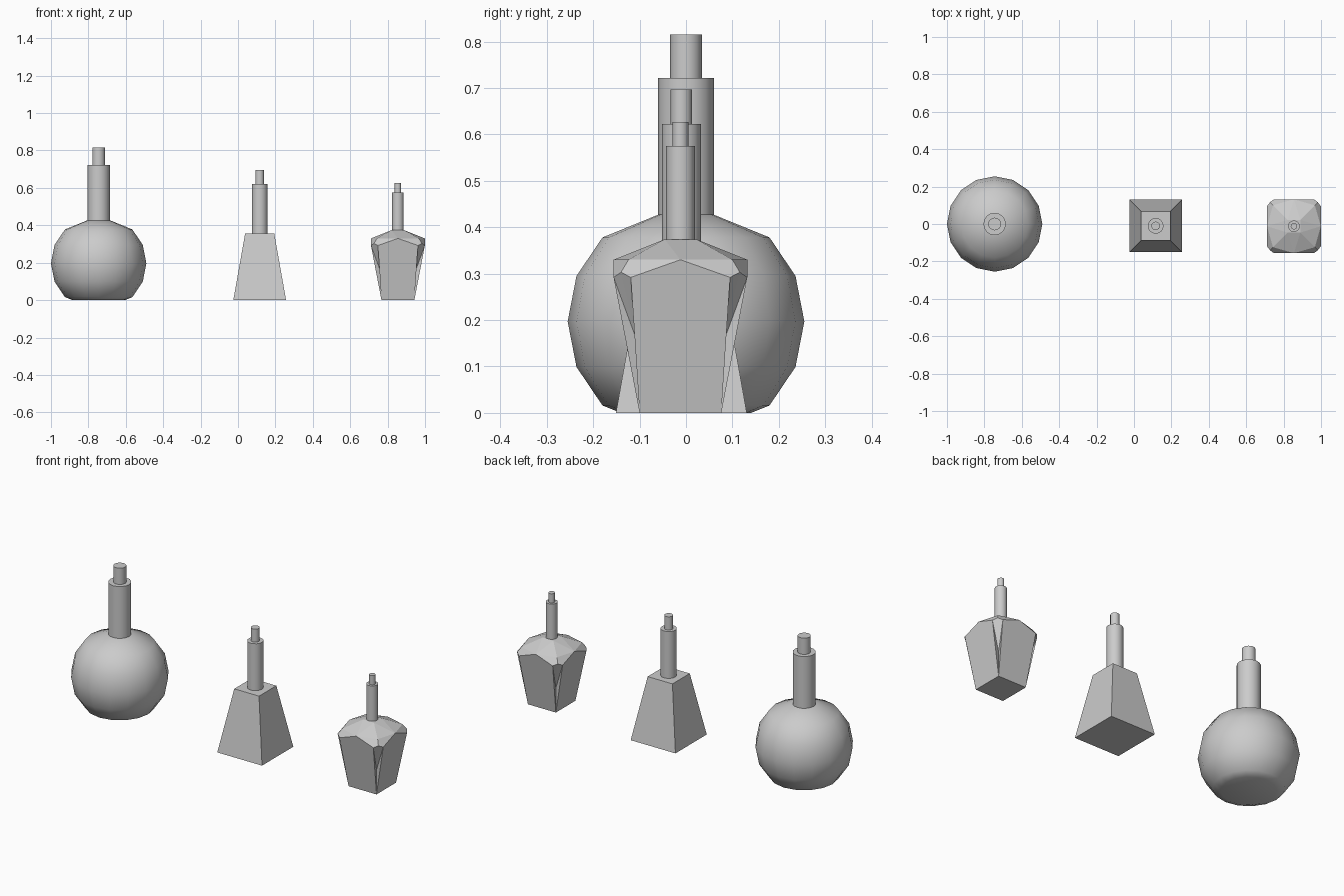
import bpy, bmesh, math

if "Cube" in bpy.data.objects:
    bpy.data.objects.remove(bpy.data.objects["Cube"])


def make(name, verts, faces, loc, smooth=None):
    """Mesh object from points and faces, with consistent normals."""
    bm = bmesh.new()
    vs = [bm.verts.new(v) for v in verts]
    for f in faces:
        bm.faces.new([vs[i] for i in f])
    bmesh.ops.remove_doubles(bm, verts=bm.verts, dist=1e-5)
    bmesh.ops.recalc_face_normals(bm, faces=bm.faces)
    me = bpy.data.meshes.new(name)
    bm.to_mesh(me)
    bm.free()
    ob = bpy.data.objects.new(name, me)
    bpy.context.collection.objects.link(ob)
    ob.location = loc
    if smooth:
        bpy.ops.object.select_all(action='DESELECT')
        ob.select_set(True)
        bpy.context.view_layer.objects.active = ob
        bpy.ops.object.shade_smooth_by_angle(angle=math.radians(smooth))
    return ob


def lathe(name, profile, sides, loc, smooth=50):
    """Capped solid from (radius, z) rings."""
    verts = [(r * math.cos(2 * math.pi * k / sides),
              r * math.sin(2 * math.pi * k / sides), z)
             for r, z in profile for k in range(sides)]
    faces = [(i * sides + k, i * sides + (k + 1) % sides,
              (i + 1) * sides + (k + 1) % sides, (i + 1) * sides + k)
             for i in range(len(profile) - 1) for k in range(sides)]
    last = (len(profile) - 1) * sides
    faces += [range(sides), range(last, last + sides)]
    return make(name, verts, faces, loc, smooth)


def neck_and_cork(prefix, loc, sides, r, z0, z1, cork_r, cork_z):
    lathe(prefix + "_neck", [(r, z0), (r, z1)], sides, loc)
    lathe(prefix + "_cork", [(cork_r, z1 - 0.01), (cork_r, cork_z)], sides, loc)


# Round flask
round_loc = (-0.745, 0, 0)
lathe("round_flask_body",
      [(0.14, 0.0), (0.18, 0.016), (0.236, 0.099), (0.255, 0.197),
       (0.236, 0.295), (0.18, 0.378), (0.06, 0.427)], 16, round_loc)
neck_and_cork("round_flask", round_loc, 16, 0.06, 0.415, 0.722, 0.034, 0.815)

# Tapered square flask
taper_loc = (0.116, -0.01, 0)
h, q = 0.141 * math.sqrt(2), 0.078 * math.sqrt(2)
body = lathe("tapered_flask_body", [(h, 0), (q, 0.355)], 4, taper_loc, None)
body.rotation_euler.z = math.pi / 4
neck_and_cork("tapered_flask", taper_loc, 16, 0.042, 0.345, 0.622, 0.023, 0.697)

# Faceted flask: one quarter side, repeated four times around
facet_loc = (0.855, -0.012, 0)
side = [(0.088, -0.088, 0), (0.088, 0.088, 0),              # 0 1 base
        (0.144, -0.107, 0.292), (0.144, 0.107, 0.292),      # 2 3 shoulder
        (0.144, 0, 0.33),                                   # 4 peak
        (0.088, -0.088, 0.14), (0.088, 0.088, 0.14),        # 5 6 corner notch
        (0.128, -0.128, 0.303), (0.128, 0.128, 0.303),      # 7 8 corner tip
        (0.112, -0.112, 0.33), (0.112, 0.112, 0.33),        # 9 10 roof corner
        (0.034, -0.034, 0.374), (0.034, 0.034, 0.374)]      # 11 12 roof top
quarter = [(0, 1, 3, 4, 2), (0, 2, 5), (1, 6, 3), (5, 2, 7), (6, 8, 3),
           (7, 2, 9), (3, 8, 10), (2, 4, 9), (4, 3, 10),
           (9, 4, 11), (4, 10, 12), (4, 12, 11)]
verts, faces = [], []
for k in range(4):
    c, s = round(math.cos(k * math.pi / 2)), round(math.sin(k * math.pi / 2))
    faces += [[i + k * len(side) for i in f] for f in quarter]
    verts += [(x * c - y * s, x * s + y * c, z) for x, y, z in side]
n = len(side)
faces += [[k * n for k in range(4)], [11 + k * n for k in range(4)]]
make("faceted_flask_body", verts, faces, facet_loc)
neck_and_cork("faceted_flask", facet_loc, 16, 0.031, 0.36, 0.575, 0.017, 0.627)
